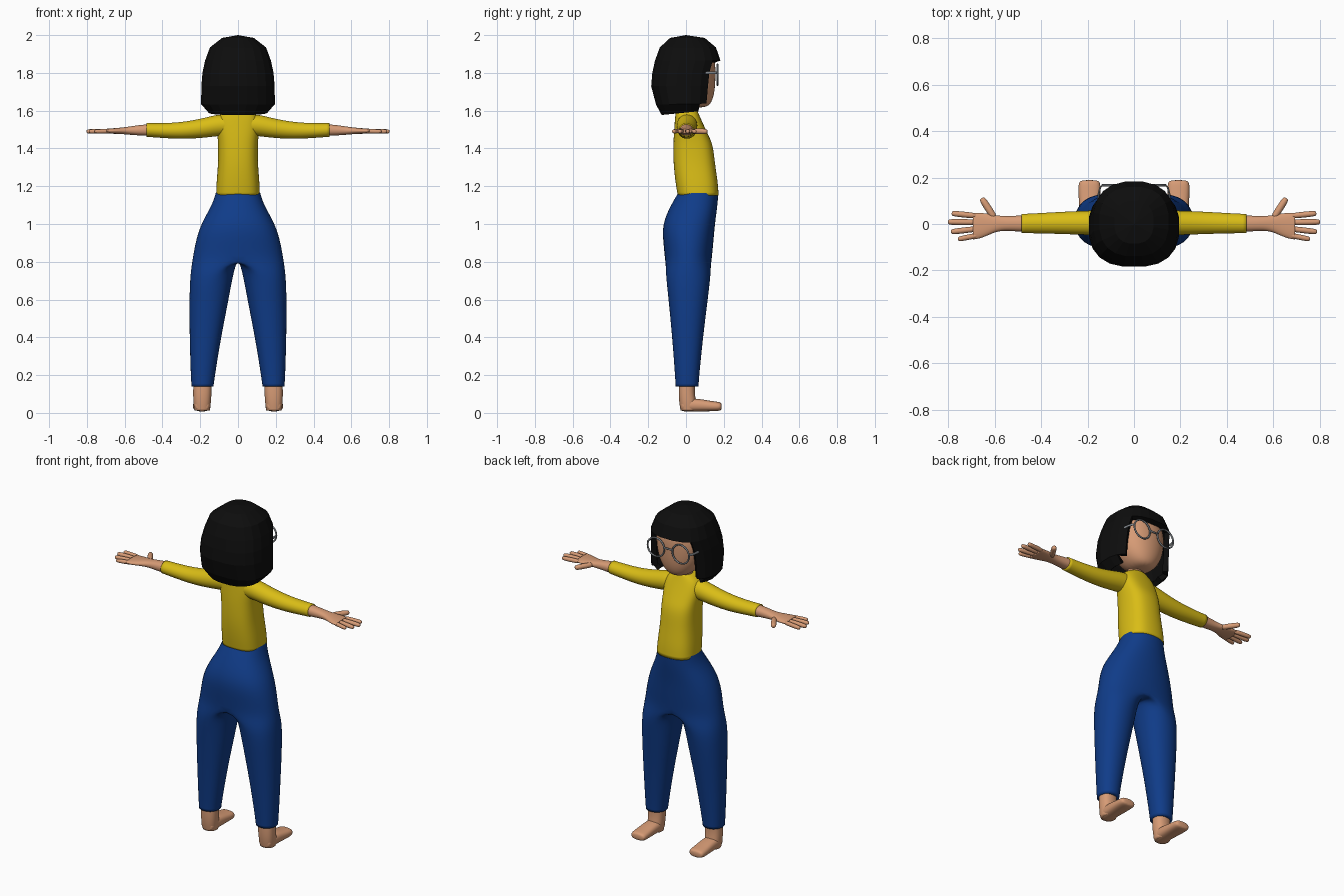
import bpy, bmesh, math
from mathutils import Vector

if "Cube" in bpy.data.objects:
    bpy.data.objects.remove(bpy.data.objects["Cube"])


def material(name, rgb):
    m = bpy.data.materials.new(name)
    m.diffuse_color = (*rgb, 1)
    m.use_nodes = True
    m.node_tree.nodes["Principled BSDF"].inputs["Base Color"].default_value = m.diffuse_color
    return m


SKIN = material("skin", (0.68, 0.33, 0.18))
YELLOW = material("yellow cloth", (0.70, 0.51, 0.008))
BLUE = material("blue cloth", (0.005, 0.045, 0.25))
BLACK = material("black hair", (0.004, 0.004, 0.004))
GREY = material("grey metal", (0.22, 0.24, 0.26))


def power(v, p):
    return math.copysign(abs(v) ** (2 / p), v)


def finish(name, bm, mat, mirror=False, subsurf=0, smooth=True):
    bmesh.ops.recalc_face_normals(bm, faces=bm.faces)
    me = bpy.data.meshes.new(name)
    bm.to_mesh(me)
    bm.free()
    me.materials.append(mat)
    ob = bpy.data.objects.new(name, me)
    bpy.context.collection.objects.link(ob)
    if mirror:
        mod = ob.modifiers.new("mirror", "MIRROR")
        mod.use_clip = True
    if subsurf:
        mod = ob.modifiers.new("subsurf", "SUBSURF")
        mod.levels = mod.render_levels = subsurf
    for f in me.polygons:
        f.use_smooth = smooth
    return ob


def bridge(bm, a, b, closed=True):
    n = len(a)
    for i in range(n if closed else n - 1):
        j = (i + 1) % n
        bm.faces.new((a[i], a[j], b[j], b[i]))


def loft(name, mat, stations, axis=(0, 0, 1), n=12, p=2.0, mirror=False, crease=True, subsurf=2):
    """Oval sections (centre, half width, half height) joined along an axis."""
    axis = Vector(axis).normalized()
    if axis.z > 0.9:
        side, up = Vector((1, 0, 0)), Vector((0, 1, 0))
    else:
        up = Vector((0, 0, 1))
        side = axis.cross(up).normalized()
    grow = 6 / (4 + 2 * math.cos(math.tau / n))   # offsets subdivision shrink
    bm = bmesh.new()
    rings = []
    for c, ra, rb in stations:
        ring = []
        for k in range(n):
            t = math.tau * k / n
            ring.append(bm.verts.new(Vector(c) + side * ra * grow * power(math.cos(t), p)
                                     + up * rb * grow * power(math.sin(t), p)))
        rings.append(ring)
    for a, b in zip(rings, rings[1:]):
        bridge(bm, a, b)
    caps = [bm.faces.new(rings[0]), bm.faces.new(rings[-1])]
    if crease:
        layer = bm.edges.layers.float.new("crease_edge")
        for f in caps:
            for e in f.edges:
                e[layer] = 1.0
    return finish(name, bm, mat, mirror, subsurf)


def upright(rows):
    """Rows of z, half width, back y, front y."""
    return [((0, (b + f) / 2, z), rx, (f - b) / 2) for z, rx, b, f in rows]


# Trousers: half pelvis splitting into a closed leg, mirrored
bm = bmesh.new()
N = 12
pelvis = [(1.165, .122, -.045, .175), (1.10, .142, -.085, .172), (1.00, .205, -.132, .158),
          (.90, .235, -.125, .15)]
legs = [(.74, .025, .252, -.108, .132), (.60, .050, .258, -.092, .115),
        (.40, .090, .256, -.073, .09), (.20, .122, .25, -.058, .07), (.14, .13, .246, -.055, .066)]
rings = []
for z, rx, b, f in pelvis + [(.81, .25, -.115, .14)]:
    ring = []
    for k in range(7):
        t = math.pi * (0.5 - k / 6)
        ring.append(bm.verts.new((abs(rx * power(math.cos(t), 2.3)) if 0 < k < 6 else 0,
                                  (b + f) / 2 + (f - b) / 2 * power(math.sin(t), 2.3), z)))
    rings.append(ring)
for a, b in zip(rings, rings[1:]):
    bridge(bm, a, b, closed=False)
# crotch strip closes the ring on the centre line
back, front = rings[-1][6].co.y, rings[-1][0].co.y
last = rings[-1] + [bm.verts.new((0, back + (front - back) * k / 6, .81 + .015 * math.sin(math.pi * k / 6)))
                    for k in range(1, 6)]
for z, x0, x1, b, f in legs:
    ring = []
    for k in range(N):
        t = math.pi / 2 - math.tau * k / N
        ring.append(bm.verts.new(((x0 + x1) / 2 + (x1 - x0) / 2 * 1.04 * power(math.cos(t), 2.2),
                                  (b + f) / 2 + (f - b) / 2 * 1.04 * power(math.sin(t), 2.2), z)))
    bridge(bm, last, ring)
    last = ring
hem = bm.faces.new(last)
crease = bm.edges.layers.float.new("crease_edge")
for e in hem.edges:
    e[crease] = 1.0
for a, b in zip(rings[0], rings[0][1:]):
    bm.edges.get((a, b))[crease] = 1.0
finish("trousers", bm, BLUE, mirror=True, subsurf=2)

# Shirt body and sleeves
loft("shirt_body", YELLOW, upright([
    (1.15, .115, -.043, .172), (1.22, .113, -.055, .168), (1.32, .104, -.066, .152),
    (1.42, .104, -.066, .142), (1.47, .108, -.064, .118), (1.53, .115, -.06, .09),
    (1.58, .098, -.056, .068), (1.605, .055, -.05, .058)]), n=16, p=2.6)
loft("sleeve", YELLOW, [((.04, .005, 1.525), .055, .055), ((.11, .005, 1.523), .055, .057),
                        ((.18, .005, 1.508), .053, .052), ((.30, .005, 1.493), .048, .044),
                        ((.42, .003, 1.495), .043, .038), ((.485, .002, 1.498), .041, .036)],
     axis=(1, 0, 0), mirror=True)

# Forearm and palm
loft("forearm_and_palm", SKIN, [((.46, .002, 1.498), .036, .031), ((.53, .002, 1.496), .032, .027),
                                ((.585, .003, 1.494), .031, .02), ((.63, -.002, 1.493), .047, .016),
                                ((.67, -.008, 1.492), .056, .014), ((.695, -.01, 1.492), .056, .012)],
     axis=(1, 0, 0), p=2.3, mirror=True)

# Fingers and thumb: base, tip, radius
digits = [("index_finger", (.67, .034), (.787, .046), .0125), ("middle_finger", (.67, .007), (.803, .009), .013),
          ("ring_finger", (.67, -.02), (.79, -.034), .0125), ("little_finger", (.66, -.046), (.76, -.066), .0115),
          ("thumb", (.595, .015), (.657, .112), .015)]
for name, a, b, r in digits:
    a, b = Vector((*a, 1.492)), Vector((*b, 1.49))
    loft(name, SKIN, [(a, r, r), (a.lerp(b, .5), r, r), (a.lerp(b, .92), r, r * .95), (b, r * .6, r * .6)],
         axis=b - a, n=8, mirror=True, crease=False, subsurf=1)

# Ankles and feet
loft("ankle", SKIN, [((.188, .005, .17), .048, .042), ((.189, .003, .10), .048, .042),
                     ((.19, .01, .05), .046, .045), ((.19, .012, .012), .04, .04)], p=2.4, mirror=True)
loft("foot", SKIN, [((.19, -.03, .04), .03, .026), ((.19, -.015, .042), .043, .035),
                    ((.19, .06, .042), .045, .034), ((.192, .13, .036), .047, .027),
                    ((.192, .175, .034), .047, .024), ((.192, .19, .034), .038, .017)],
     axis=(0, 1, 0), p=2.6, mirror=True, crease=False)

# Neck and head
loft("neck", SKIN, upright([(1.56, .045, -.035, .05), (1.62, .043, -.03, .052), (1.70, .045, -.03, .06)]))
loft("head", SKIN, upright([
    (1.615, .04, .0, .105), (1.64, .085, -.05, .135), (1.70, .128, -.09, .152), (1.78, .148, -.11, .156),
    (1.86, .148, -.11, .156), (1.92, .12, -.09, .13), (1.95, .06, -.04, .08)]), n=16, p=2.2, crease=False)

# Hair: faceted bob, open at the face below the fringe
bm = bmesh.new()
rows = [(1.985, .085, -.085, .10, 0), (1.935, .150, -.140, .160, 0), (1.865, .176, -.166, .184, 0),
        (1.80, .190, -.180, .165, 0), (1.73, .196, -.186, .158, 0), (1.635, .197, -.160, .145, .02),
        (1.59, .155, -.130, .125, .10)]
prev, H = None, 20
for z, rx, b, f, tilt in rows:
    ring = []
    for k in range(H):
        t = math.tau * (k + .5) / H
        y = (b + f) / 2 + (f - b) / 2 * power(math.sin(t), 2.5)
        ring.append(bm.verts.new((rx * power(math.cos(t), 2.5), y, z + tilt * y)))
    if prev:
        bridge(bm, prev, ring)
    else:
        top = bm.verts.new((0, 0, 2.0))
        for i in range(H):
            bm.faces.new((top, ring[i], ring[(i + 1) % H]))
    prev = ring
gap = [f for f in bm.faces
       if f.calc_center_median().z < 1.86 and f.calc_center_median().y > .08
       and abs(f.calc_center_median().x) < .152]
bmesh.ops.delete(bm, geom=gap, context="FACES")
hair = finish("hair", bm, BLACK, smooth=False)
mod = hair.modifiers.new("thickness", "SOLIDIFY")
mod.thickness, mod.offset = .03, -1

# Glasses: round rims, bridge and temples
for s in (-1, 1):
    bpy.ops.mesh.primitive_torus_add(location=(s * .082, .167, 1.79), rotation=(math.pi / 2, 0, 0),
                                     major_radius=.055, minor_radius=.005,
                                     major_segments=28, minor_segments=8)
    rim = bpy.context.object
    rim.name = "glasses_rim"
    rim.data.materials.append(GREY)
    bpy.ops.object.shade_smooth()
loft("glasses_bridge", GREY, [((-.03, .168, 1.80), .005, .005), ((.03, .168, 1.80), .005, .005)],
     axis=(1, 0, 0), n=8, subsurf=1)
loft("glasses_temple", GREY, [((.137, .165, 1.80), .004, .007), ((.155, .155, 1.80), .004, .007),
                              ((.158, .0, 1.80), .004, .007)],
     axis=(0, 1, 0), n=8, mirror=True, subsurf=1)
